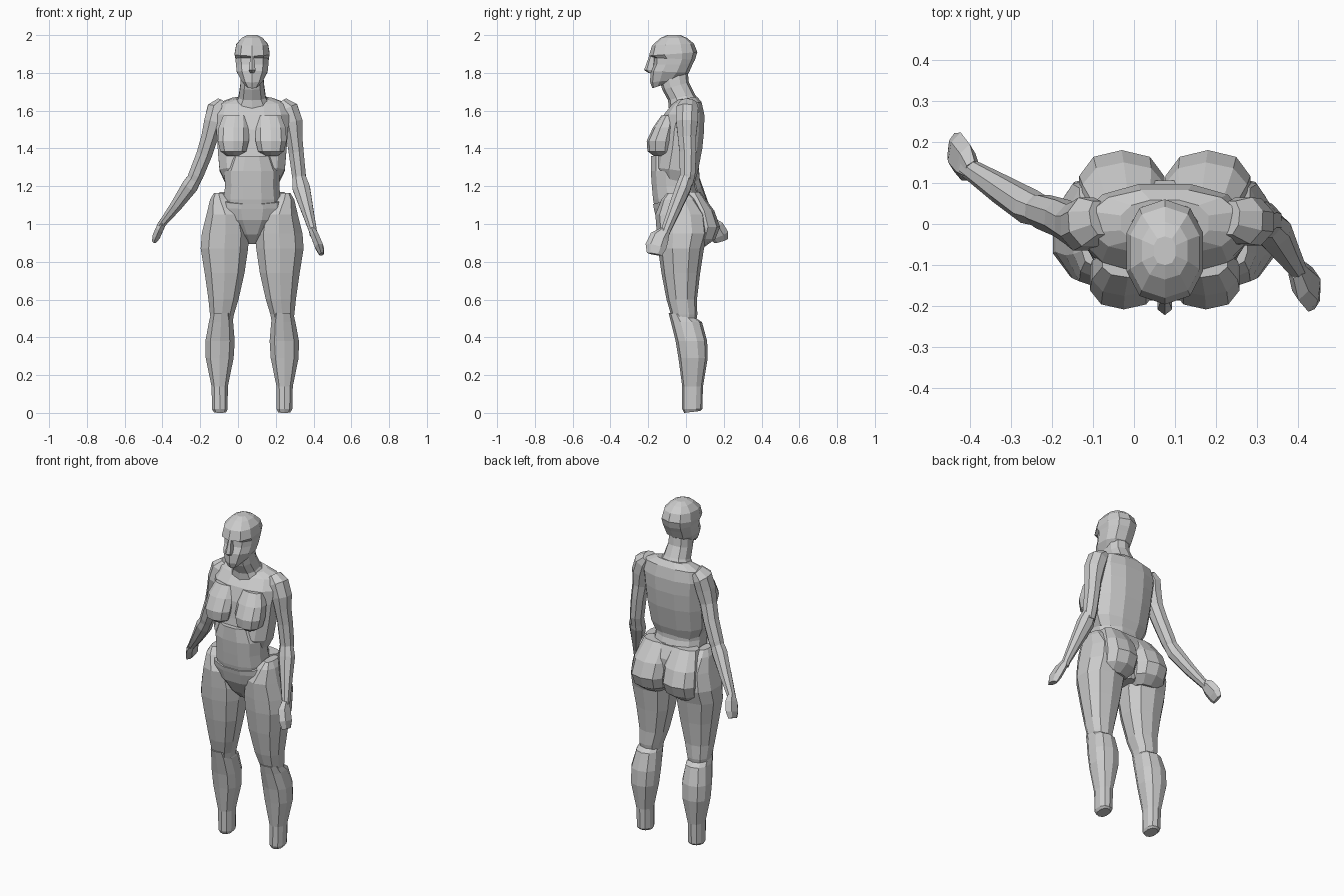
import bpy, bmesh, math
from mathutils import Vector

CX = 0.075  # the body's centre line; the arms are asymmetric

skin = bpy.data.materials.new("clay grey")
skin.diffuse_color = (0.6, 0.6, 0.6, 1)


def spow(v, p):
    return math.copysign(abs(v) ** p, v)


def skin_rings(name, rings):
    """Bridge equal rings of points into a closed flat-shaded object."""
    bm = bmesh.new()
    vr = [[bm.verts.new(p) for p in r] for r in rings]
    n = len(vr[0])
    for a, b in zip(vr, vr[1:]):
        for i in range(n):
            j = (i + 1) % n
            bm.faces.new((a[i], a[j], b[j], b[i]))
    bm.faces.new(vr[0])
    bm.faces.new(vr[-1])
    bmesh.ops.recalc_face_normals(bm, faces=bm.faces)
    me = bpy.data.meshes.new(name)
    bm.to_mesh(me)
    bm.free()
    me.materials.append(skin)
    ob = bpy.data.objects.new(name, me)
    bpy.context.collection.objects.link(ob)
    return ob


def loft(name, rows, n=12, p=0.85, mirror=False):
    """Rows: centre x, half width, front y, back y, front z, back z."""
    rings = []
    for cx, rx, yf, yb, zf, *rest in rows:
        zb = rest[0] if rest else zf
        ring = []
        for i in range(n):
            a = 2 * math.pi * (i + 0.5) / n
            s = spow(math.sin(a), p)
            ring.append((cx + rx * spow(math.cos(a), p),
                         (yf + yb) / 2 + s * (yb - yf) / 2,
                         (zf + zb) / 2 + s * (zb - zf) / 2))
        rings.append(ring)
    ob = skin_rings(name, rings)
    ob.location.x = CX
    if mirror:
        ob.modifiers.new("mirror", 'MIRROR').use_mirror_merge = False
    return ob


def tube(name, rows, n=8):
    """Rows: x, y, z, side radius, depth radius; rings follow the path."""
    pts = [Vector(r[:3]) for r in rows]
    rings = []
    for k, r in enumerate(rows):
        t = (pts[min(k + 1, len(pts) - 1)] - pts[max(k - 1, 0)]).normalized()
        u = Vector((0, 1, 0)).cross(t).normalized()
        v = t.cross(u)
        rings.append([pts[k] + u * r[3] * math.cos(a) + v * r[4] * math.sin(a)
                      for a in (2 * math.pi * (i + 0.5) / n for i in range(n))])
    return skin_rings(name, rings)


# Head, with recessed eye band and brow
loft("head", [
    (0, .032, -.178, -.10, 1.718, 1.745),
    (0, .058, -.19, -.03, 1.75, 1.765),
    (0, .085, -.188, .015, 1.81, 1.80),
    (0, .090, -.172, .035, 1.845, 1.845),
    (0, .092, -.170, .048, 1.88, 1.87),
    (0, .097, -.196, .060, 1.89, 1.91),
    (0, .088, -.180, .042, 1.945, 1.955),
    (0, .058, -.135, .005, 1.985, 1.985),
    (0, .028, -.10, -.03, 2.0)], n=10)
loft("nose", [
    (0, .012, -.20, -.16, 1.80),
    (0, .020, -.222, -.16, 1.815),
    (0, .010, -.195, -.16, 1.89)], n=6)

# Neck and torso
loft("neck", [
    (0, .105, -.09, .07, 1.60, 1.65),
    (0, .075, -.095, .045, 1.655, 1.69),
    (0, .066, -.125, .015, 1.71, 1.75),
    (0, .062, -.14, .01, 1.76, 1.80)], n=10)
loft("chest", [
    (0, .150, -.15, .045, 1.25, 1.21),
    (0, .178, -.17, .065, 1.30, 1.27),
    (0, .188, -.155, .09, 1.40),
    (0, .195, -.145, .10, 1.50),
    (0, .205, -.12, .10, 1.58),
    (0, .185, -.075, .085, 1.635, 1.645),
    (0, .11, -.055, .06, 1.655, 1.675)])
loft("breast", [
    (.10, .035, -.17, -.07, 1.36),
    (.10, .072, -.204, -.07, 1.385),
    (.10, .086, -.208, -.06, 1.44),
    (.098, .083, -.175, -.05, 1.51),
    (.09, .065, -.13, -.05, 1.575)], n=10, mirror=True)
loft("abdomen", [
    (0, .150, -.165, .10, 1.06),
    (0, .155, -.178, .075, 1.13),
    (0, .148, -.184, .05, 1.20),
    (0, .152, -.19, .05, 1.28),
    (0, .115, -.188, .04, 1.36)])

# Pelvis and buttocks
loft("pelvis", [
    (0, .035, -.07, .08, .895),
    (0, .085, -.12, .09, .945),
    (0, .16, -.16, .11, 1.02),
    (0, .185, -.174, .11, 1.08, 1.10),
    (0, .172, -.178, .075, 1.105, 1.17)])
loft("buttock", [
    (.11, .07, -.02, .10, .88),
    (.105, .10, -.02, .155, .92),
    (.105, .108, -.02, .18, .985),
    (.10, .105, -.02, .15, 1.07),
    (.09, .085, -.02, .075, 1.17)], n=10, mirror=True)

# Legs
loft("thigh", [
    (.16, .055, -.07, .05, .46),
    (.16, .066, -.08, .06, .52),
    (.152, .083, -.103, .058, .60),
    (.146, .110, -.13, .075, .74),
    (.147, .131, -.148, .095, .87),
    (.142, .130, -.155, .12, .95),
    (.142, .104, -.162, .11, 1.05),
    (.17, .055, -.13, .05, 1.13),
    (.178, .025, -.10, .01, 1.165)], n=10, mirror=True)
loft("lower_leg", [
    (.17, .034, -.01, .075, .0, .01),
    (.171, .043, -.02, .086, .02),
    (.172, .045, -.02, .09, .14),
    (.172, .077, -.04, .115, .29),
    (.170, .081, -.055, .112, .38),
    (.165, .067, -.08, .085, .48),
    (.165, .056, -.092, .04, .53, .51)], n=10, mirror=True)

# Arm on +x, reaching forward
tube("front_upper_arm", [
    (.235, .015, 1.645, .03, .045),
    (.265, .008, 1.61, .058, .062),
    (.288, .005, 1.54, .058, .062),
    (.298, .005, 1.46, .046, .052),
    (.308, .01, 1.38, .043, .048),
    (.322, .008, 1.26, .040, .044),
    (.325, .0, 1.21, .036, .038)])
tube("front_forearm", [
    (.318, .01, 1.27, .034, .036),
    (.335, -.015, 1.19, .050, .044),
    (.365, -.06, 1.08, .036, .036),
    (.395, -.105, .97, .023, .027),
    (.40, -.115, .94, .021, .026)])
tube("front_hand", [
    (.395, -.11, .965, .02, .028),
    (.41, -.14, .93, .025, .052),
    (.43, -.16, .88, .026, .056),
    (.442, -.168, .84, .014, .04)], n=6)

# Arm on -x, swung out and back
tube("back_upper_arm", [
    (-.085, .015, 1.645, .03, .045),
    (-.112, .005, 1.61, .055, .065),
    (-.128, -.005, 1.54, .056, .065),
    (-.150, .0, 1.46, .048, .052),
    (-.178, .015, 1.37, .045, .048),
    (-.222, .03, 1.26, .043, .044),
    (-.245, .037, 1.21, .036, .036)])
tube("back_forearm", [
    (-.212, .025, 1.27, .036, .036),
    (-.255, .042, 1.20, .046, .044),
    (-.325, .085, 1.10, .034, .037),
    (-.395, .13, 1.01, .022, .027),
    (-.41, .14, .99, .02, .026)])
tube("back_hand", [
    (-.395, .13, 1.015, .02, .028),
    (-.41, .15, .985, .024, .05),
    (-.43, .175, .94, .024, .052),
    (-.442, .185, .91, .013, .038)], n=6)
